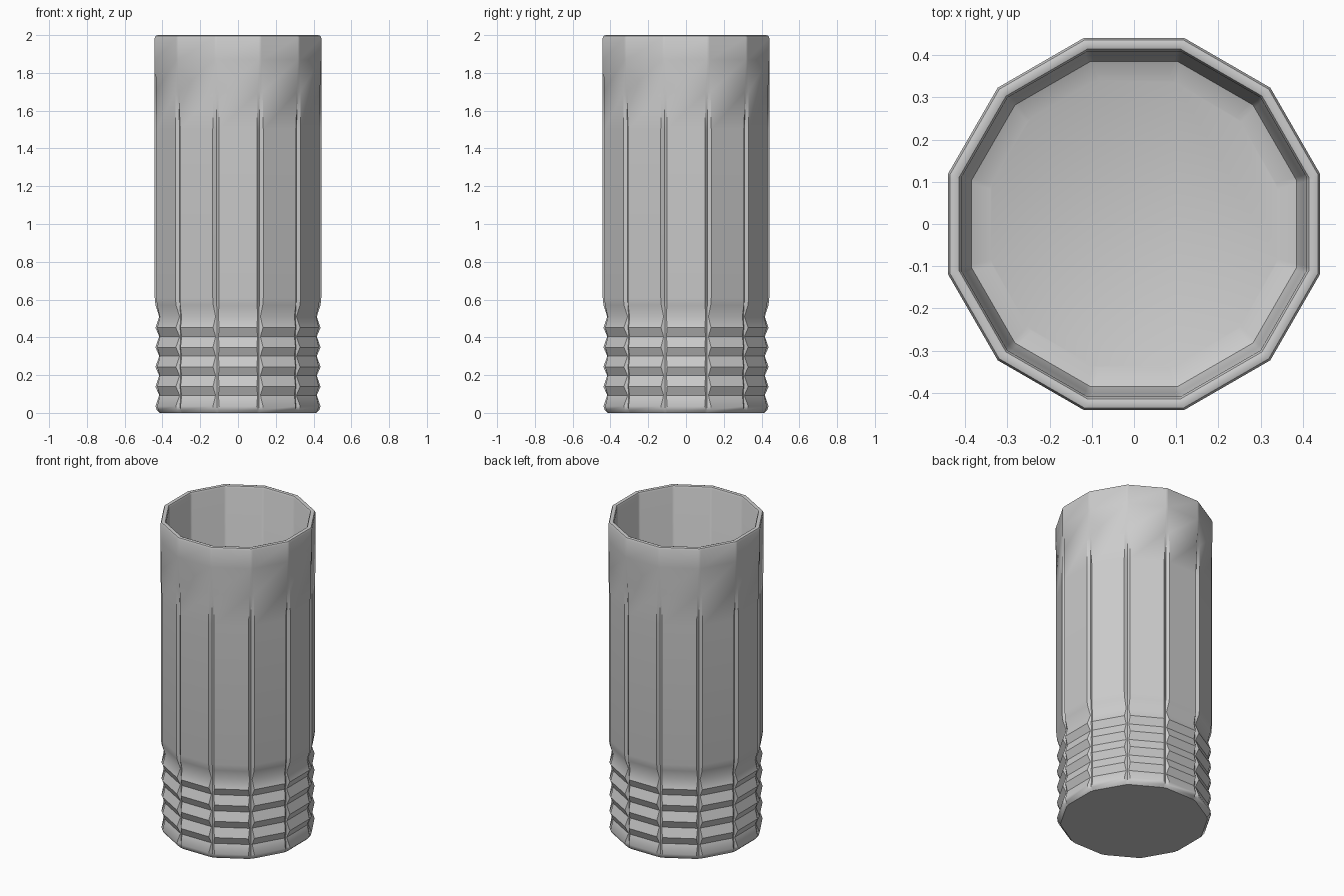
import bpy, bmesh
from math import cos, sin, tan, pi, radians

if "Cube" in bpy.data.objects:
    bpy.data.objects.remove(bpy.data.objects["Cube"])

SIDES = 12
T = tan(pi / SIDES)
bm = bmesh.new()

def ring(z, apothem, notch, depth):
    """Twelve flat panels; each corner is cut by a V groove."""
    half = apothem * T - notch
    corner = apothem / cos(pi / SIDES) - depth
    verts = []
    for k in range(SIDES):
        a = 2 * pi * k / SIDES
        for s in (-half, half):
            verts.append(bm.verts.new((apothem * cos(a) - s * sin(a),
                                       apothem * sin(a) + s * cos(a), z)))
        b = a + pi / SIDES
        verts.append(bm.verts.new((corner * cos(b), corner * sin(b), z)))
    return verts

# outer profile: z, apothem, groove half width, groove depth
profile = [(0.0, 0.415, 0.012, 0.004), (0.015, 0.43, 0.014, 0.012)]
# ribbed grip
for i in range(5):
    peak = 0.035 + 0.104 * i
    profile.append((peak, 0.437, 0.018, 0.019))
    profile.append((peak + 0.058, 0.417, 0.008, 0.002))
# fluted wall with grooves fading out below the rim
profile += [(0.57, 0.437, 0.016, 0.017), (0.61, 0.441, 0.018, 0.019),
            (1.5, 0.441, 0.018, 0.019), (1.7, 0.441, 0.014, 0.01),
            (1.87, 0.441, 0.008, 0.0),
            # rounded rim
            (1.985, 0.441, 0.008, 0), (1.996, 0.436, 0.008, 0), (2.0, 0.425, 0.008, 0),
            (1.996, 0.414, 0.008, 0), (1.985, 0.409, 0.008, 0),
            # inside wall and rounded floor
            (0.15, 0.40, 0.008, 0), (0.1, 0.385, 0.008, 0), (0.08, 0.34, 0.008, 0)]

rings = [ring(*p) for p in profile]
n = SIDES * 3
for lo, hi in zip(rings, rings[1:]):
    for i in range(n):
        j = (i + 1) % n
        bm.faces.new((lo[i], lo[j], hi[j], hi[i]))
bm.faces.new(rings[0][::-1])
bm.faces.new(rings[-1])
bmesh.ops.recalc_face_normals(bm, faces=bm.faces)

mesh = bpy.data.meshes.new("tumbler")
bm.to_mesh(mesh)
bm.free()
tumbler = bpy.data.objects.new("tumbler", mesh)
bpy.context.collection.objects.link(tumbler)
bpy.context.view_layer.objects.active = tumbler
tumbler.select_set(True)
bpy.ops.object.shade_smooth_by_angle(angle=radians(40))
